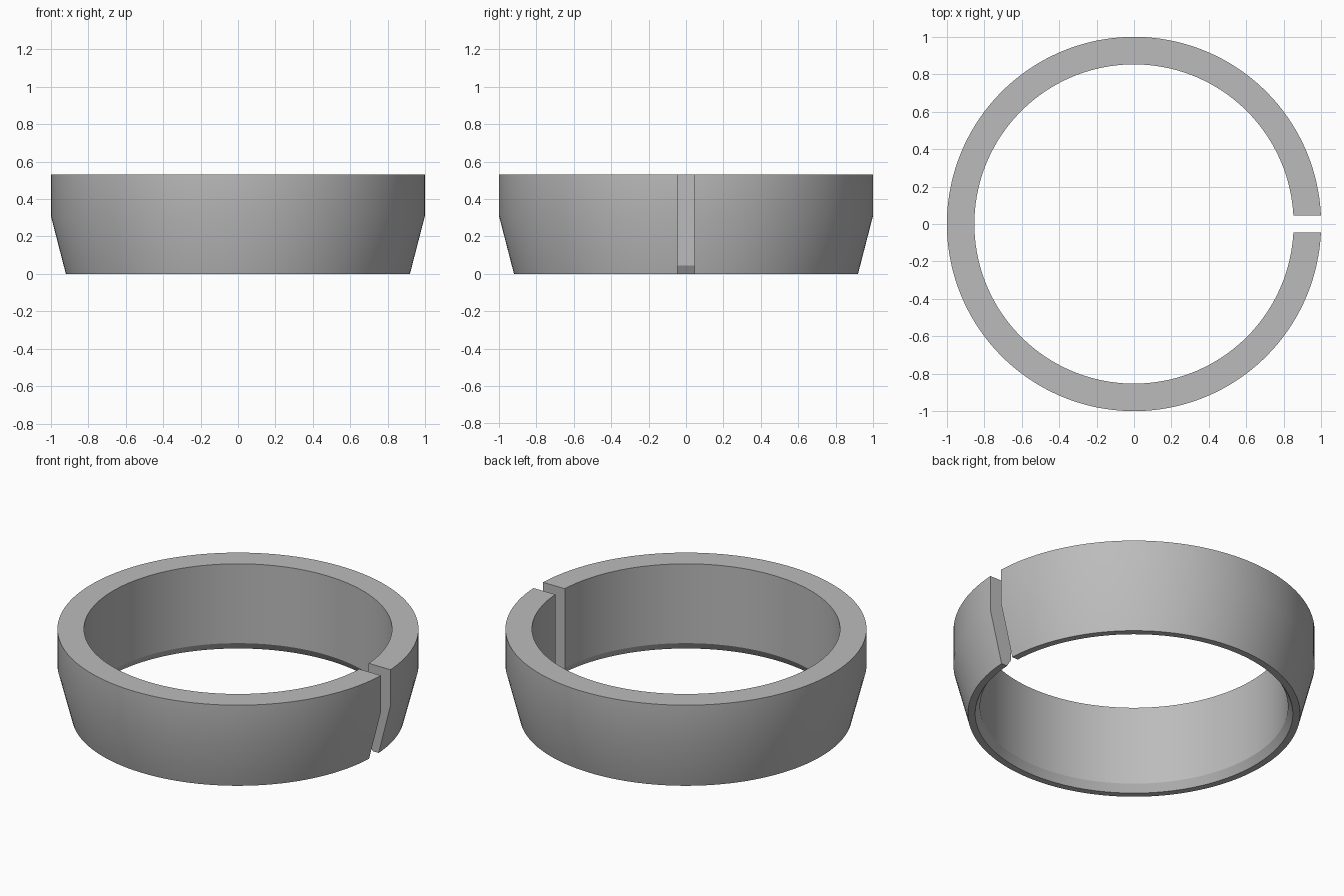
import bpy, bmesh, math

cube = bpy.data.objects.get("Cube")
if cube:
    bpy.data.objects.remove(cube)

# Plain grey material
grey = bpy.data.materials.new("plain_grey")
grey.use_nodes = True
colour = (0.5, 0.5, 0.5, 1.0)
grey.diffuse_color = colour
grey.node_tree.nodes["Principled BSDF"].inputs["Base Color"].default_value = colour

# Ring cross-section (radius, height): tapered outside, small chamfer inside
PROFILE = [(0.92, 0), (1.0, 0.31), (1.0, 0.53), (0.853, 0.53), (0.853, 0.045), (0.88, 0)]
HALF_GAP = 0.046
STEPS = 144

# Sweep the section round the axis, leaving a parallel-sided slot at +x
bm = bmesh.new()
sections = []
for i in range(STEPS + 1):
    section = []
    for radius, height in PROFILE:
        start = math.asin(HALF_GAP / radius)
        angle = start + (2 * math.pi - 2 * start) * i / STEPS
        section.append(bm.verts.new((radius * math.cos(angle), radius * math.sin(angle), height)))
    sections.append(section)

count = len(PROFILE)
for a, b in zip(sections, sections[1:]):
    for j in range(count):
        k = (j + 1) % count
        bm.faces.new((a[j], b[j], b[k], a[k]))

# Flat slot walls
bm.faces.new(sections[0])
bm.faces.new(sections[-1])
bmesh.ops.recalc_face_normals(bm, faces=bm.faces)

mesh = bpy.data.meshes.new("split_ring")
bm.to_mesh(mesh)
bm.free()
mesh.materials.append(grey)
ring = bpy.data.objects.new("split_ring", mesh)
bpy.context.collection.objects.link(ring)

# Smooth round walls, sharp rims
bpy.context.view_layer.objects.active = ring
ring.select_set(True)
bpy.ops.object.shade_smooth_by_angle(angle=math.radians(25))
